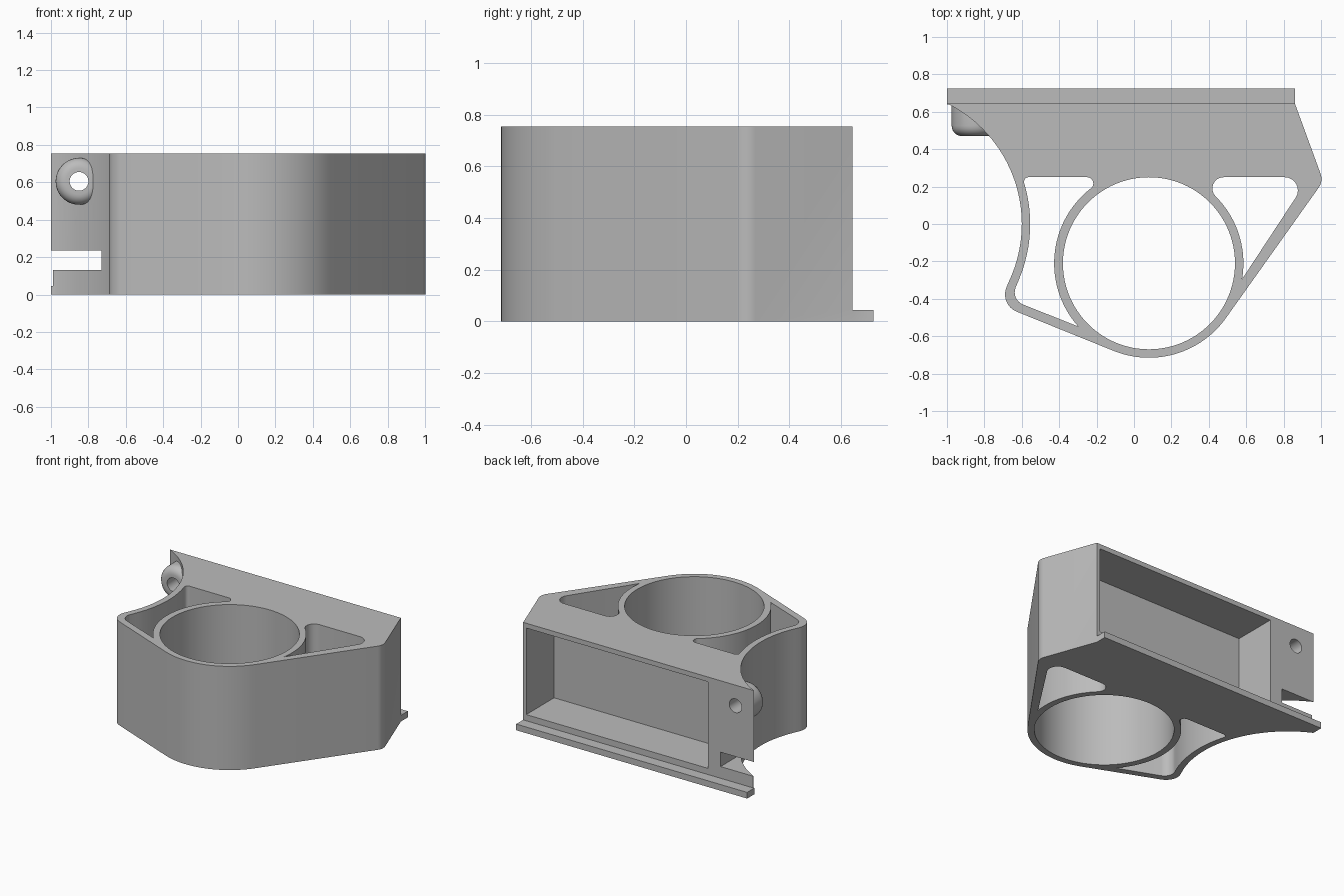
import bpy, bmesh, math
from mathutils import Vector, Matrix

cube = bpy.data.objects.get("Cube")
if cube:
    bpy.data.objects.remove(cube, do_unlink=True)

HEIGHT = 0.755
BACK = 0.645
RING = (0.08, -0.21)      # centre of the large bore
SCOOP = (-1.32, 0.0)      # centre of the concave side

grey = bpy.data.materials.new("plain_grey")
grey.use_nodes = True
grey.diffuse_color = (0.5, 0.5, 0.5, 1)
grey.node_tree.nodes["Principled BSDF"].inputs["Base Color"].default_value = (0.5, 0.5, 0.5, 1)


def arc(centre, r, a0, a1, n):
    """Points on an arc, angles in degrees."""
    angles = [math.radians(a0 + (a1 - a0) * i / n) for i in range(n + 1)]
    return [(centre[0] + r * math.cos(a), centre[1] + r * math.sin(a)) for a in angles]


def rounded(points, steps=8):
    """Round each corner given as (x, y, radius); plain (x, y) stays sharp."""
    out = []
    for i, p in enumerate(points):
        c = Vector(p[:2])
        if len(p) == 2:
            out.append(c)
            continue
        u = (Vector(points[i - 1][:2]) - c).normalized()
        v = (Vector(points[(i + 1) % len(points)][:2]) - c).normalized()
        half = u.angle(v) / 2
        mid = c + (u + v).normalized() * p[2] / math.sin(half)
        start = c + u * p[2] / math.tan(half) - mid
        end = c + v * p[2] / math.tan(half) - mid
        sweep = start.angle(end)
        for k in range(steps + 1):
            t = k / steps
            out.append(mid + (start * math.sin((1 - t) * sweep)
                              + end * math.sin(t * sweep)) / math.sin(sweep))
    return out


def finish(name, bm):
    bmesh.ops.recalc_face_normals(bm, faces=bm.faces)
    mesh = bpy.data.meshes.new(name)
    bm.to_mesh(mesh)
    bm.free()
    mesh.materials.append(grey)
    ob = bpy.data.objects.new(name, mesh)
    bpy.context.collection.objects.link(ob)
    return ob


def prism(name, points, z0, z1):
    bm = bmesh.new()
    face = bm.faces.new([bm.verts.new((p[0], p[1], z0)) for p in points])
    top = bmesh.ops.extrude_face_region(bm, geom=[face])["geom"]
    bmesh.ops.translate(bm, vec=(0, 0, z1 - z0),
                        verts=[g for g in top if isinstance(g, bmesh.types.BMVert)])
    return finish(name, bm)


def box(name, x0, x1, y0, y1, z0, z1):
    return prism(name, [(x0, y0), (x1, y0), (x1, y1), (x0, y1)], z0, z1)


def rod(name, x, z, r, y0, y1, bevel=0):
    """Cylinder along y, with an optional rounded front rim."""
    bm = bmesh.new()
    place = Matrix.Translation((x, (y0 + y1) / 2, z)) @ Matrix.Rotation(math.pi / 2, 4, "X")
    bmesh.ops.create_cone(bm, cap_ends=True, segments=48, radius1=r, radius2=r,
                          depth=y1 - y0, matrix=place)
    if bevel:
        rim = [e for e in bm.edges if all(abs(v.co.y - y0) < 1e-4 for v in e.verts)]
        bmesh.ops.bevel(bm, geom=rim, offset=bevel, segments=6, profile=0.5, affect="EDGES")
    return finish(name, bm)


def combine(target, tool, operation):
    mod = target.modifiers.new(tool.name, "BOOLEAN")
    mod.operation, mod.solver, mod.object = operation, "EXACT", tool
    tool.hide_render = True
    bpy.context.view_layer.objects.active = target
    bpy.ops.object.modifier_apply(modifier=mod.name)
    bpy.data.objects.remove(tool, do_unlink=True)


# Main body outline: concave left side, rounded lobe, ring, angled right side
scoop_top = math.degrees(math.asin(BACK / 0.72))
outline = [(-1, BACK)] + arc(SCOOP, 0.72, scoop_top, -24.6, 32)[1:]
outline += [(-0.723, -0.43, 0.1)] + arc(RING, 0.505, -112, -35, 28)
outline += [(1.012, 0.229, 0.08), (0.86, BACK)]
body = prism("bracket_body", rounded(outline), 0, HEIGHT)

# Round boss on the wing
combine(body, rod("boss", -0.85, 0.605, 0.125, 0.47, 0.635, 0.055), "UNION")

# Bore and the two corner pockets
left = [(p[0], p[1]) for p in arc(SCOOP, 0.765, 19.1, -23.1, 12)]
left[0] += (0.025,)
left += [(-0.66, -0.404, 0.07)] + arc(RING, 0.507, 221.8, 128, 32) + [(-0.152, 0.25, 0.033)]
right = arc(RING, 0.505, -9.7, 45, 20) + [(0.334, 0.25, 0.06), (0.936, 0.25, 0.07)]
cutters = [
    prism("bore", arc(RING, 0.46, 0, 360, 96)[:-1], -0.1, 1),
    prism("left_pocket", rounded(left), -0.1, 1),
    prism("right_pocket", rounded(right), -0.1, 1),
    # Rear cavity, wing slot, tip notch and screw hole
    box("rear_cavity", -0.63, 0.835, 0.325, 1, 0.09, 0.72),
    box("wing_slot", -1.2, -0.73, 0.2, 1, 0.13, 0.235),
    box("tip_notch", -1.2, -0.99, 0.2, 1, 0.045, 0.14),
    rod("screw_hole", -0.85, 0.605, 0.05, 0.3, 1),
]
for cutter in cutters:
    combine(body, cutter, "DIFFERENCE")

# Flange along the lower rear edge
combine(body, box("rear_flange", -1, 0.86, 0.64, 0.725, 0, 0.045), "UNION")

bpy.ops.object.select_all(action="DESELECT")
body.select_set(True)
bpy.context.view_layer.objects.active = body
bpy.ops.object.shade_smooth_by_angle(angle=math.radians(30))
